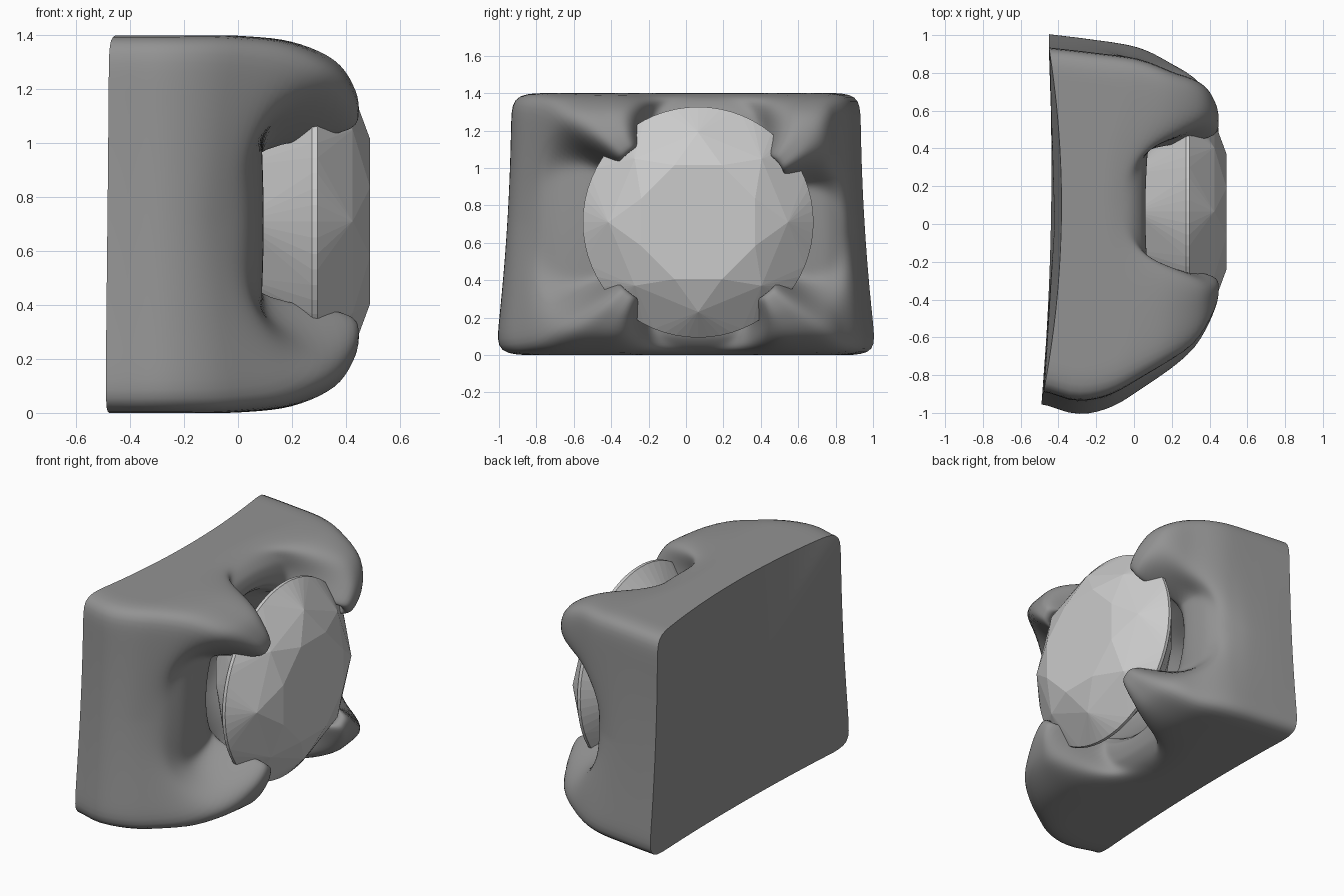
import bpy, bmesh
from math import sin, cos, pi, radians, exp
from mathutils import Vector

if "Cube" in bpy.data.objects:
    bpy.data.objects.remove(bpy.data.objects["Cube"])

CY, CZ = 0.065, 0.71          # stone axis (runs along x)
SEAT = 0.5                    # reference radius of the seat
PRONGS = [radians(a) for a in (36, 136, 225, 315)]

# profile rows: saddle t, saddle x, prong t, prong x, prong half angle (deg)
ROWS = [
    (1.00, -0.46, 1.00, -0.46, 26),
    (1.00, -0.25, 1.00, -0.22, 26),
    (0.96, -0.11, 0.99, 0.00, 26),
    (0.84, -0.02, 0.92, 0.20, 23),
    (0.60, 0.035, 0.70, 0.36, 18),
    (0.36, 0.055, 0.38, 0.435, 14),
    (0.14, 0.06, 0.12, 0.445, 11.5),
    (0.03, 0.05, 0.06, 0.40, 10.5),
    (-0.04, 0.025, 0.16, 0.34, 10),
    (-0.08, -0.01, 0.18, 0.22, 12.5),
    (-0.14, -0.05, 0.07, 0.06, 17),
    (-0.28, -0.12, -0.18, -0.08, 19),
    (-0.60, -0.26, -0.60, -0.26, 19),
    (-1.00, -0.31, -1.00, -0.31, 19),
]


def clamp(v):
    return min(max(v, 0.0), 1.0)


def smooth(v):
    v = clamp(v)
    return v * v * (3 - 2 * v)


def spline(rows, steps):
    """Catmull-Rom interpolation of profile rows."""
    out = []
    for i in range(len(rows) - 1):
        p0, p1, p2, p3 = (rows[min(max(j, 0), len(rows) - 1)] for j in range(i - 1, i + 3))
        for s in range(steps):
            t = s / steps
            out.append([0.5 * (2 * b + (c - a) * t + (2 * a - 5 * b + 4 * c - d) * t * t
                               + (3 * b - a - 3 * c + d) * t ** 3)
                        for a, b, c, d in zip(p0, p1, p2, p3)])
    return out + [list(rows[-1])]


def outline(th):
    """Radius of the rounded rectangular block seen along x."""
    a = 0.955 if cos(th) > 0 else 1.085
    b = 0.692 if sin(th) > 0 else 0.712
    n = 18
    return (abs(cos(th) / a) ** n + abs(sin(th) / b) ** n) ** (-1 / n)


def setting_point(row, th):
    ts, xs, tp, xp, sig = row
    d = min(abs((th - p + pi) % (2 * pi) - pi) for p in PRONGS)
    w = exp(-(d / radians(sig)) ** (2.2 + 1.6 * smooth(xp / 0.42)))
    t = ts + (tp - ts) * w
    x = xs + (xp - xs) * w + (1 - w) * 0.035 * cos(th) ** 2 * smooth((xs + 0.1) / 0.1)
    r = SEAT + t * (outline(th) - SEAT) if t > 0 else SEAT * (1 + t)
    y, z = CY + r * cos(th), CZ + r * sin(th)
    # flare toward the bottom, taper toward the front
    k, h = clamp(t), clamp(z / 1.4)
    y *= 1 - k * 0.085 * (1 - (1 - h) ** 2)
    if y > 0:
        y *= 1 - k * (0.12 * min(x + 0.46, 0.5) + 0.06 * smooth(x / 0.25))
    else:
        y *= 1 - k * (0.05 * smooth((-0.28 - x) / 0.2) + 0.2 * smooth((x + 0.26) / 0.55))
    # slightly hollowed back
    bow = -0.01 + 0.02 * y + (1 - min((y / 0.94) ** 2, 1)) * (0.03 + 0.055 * h)
    x += bow * clamp((-0.08 - x) / 0.38) * (k > 0)
    return Vector((x, y, 1.4 * h))


def finish(bm, name):
    bmesh.ops.recalc_face_normals(bm, faces=bm.faces)
    me = bpy.data.meshes.new(name)
    bm.to_mesh(me)
    bm.free()
    ob = bpy.data.objects.new(name, me)
    bpy.context.collection.objects.link(ob)
    return ob


# prong setting: block, saddles, four prongs and inner bowl as one skin
bm = bmesh.new()
N = 240
rings = [[bm.verts.new(setting_point(row, 2 * pi * j / N)) for j in range(N)]
         for row in spline(ROWS, 5)]
for a, b in zip(rings, rings[1:]):
    for j in range(N):
        k = (j + 1) % N
        bm.faces.new((a[j], a[k], b[k], b[j]))
# back cap as a fan
hub = bm.verts.new((-0.42, 0, 0.7))
for j in range(N):
    bm.faces.new((hub, rings[0][(j + 1) % N], rings[0][j]))
bmesh.ops.remove_doubles(bm, verts=bm.verts, dist=0.0005)
setting = finish(bm, "prong_setting")
bpy.context.view_layer.objects.active = setting
setting.select_set(True)
bpy.ops.object.shade_smooth_by_angle(angle=radians(40))
metal = bpy.data.materials.new("dark_metal")
metal.diffuse_color = (0.29, 0.29, 0.29, 1)
metal.use_nodes = True
metal.node_tree.nodes["Principled BSDF"].inputs["Base Color"].default_value = metal.diffuse_color
setting.data.materials.append(metal)

# round brilliant stone: convex hull of facet corner rings
bm = bmesh.new()


def ring(x, r, n, off=0.0):
    for i in range(n):
        a = 2 * pi * (i + off) / n
        bm.verts.new((x, CY + r * cos(a), CZ + r * sin(a)))


ring(0.49, 0.33, 8, 0.5)       # table
ring(0.425, 0.48, 8)           # crown
ring(0.295, 0.617, 64)         # girdle
ring(0.275, 0.617, 64)
ring(0.00, 0.29, 8)            # pavilion
bm.verts.new((-0.2, CY, CZ))   # culet
bmesh.ops.convex_hull(bm, input=bm.verts)
bmesh.ops.dissolve_limit(bm, angle_limit=radians(1), verts=bm.verts, edges=bm.edges)
finish(bm, "gemstone")
